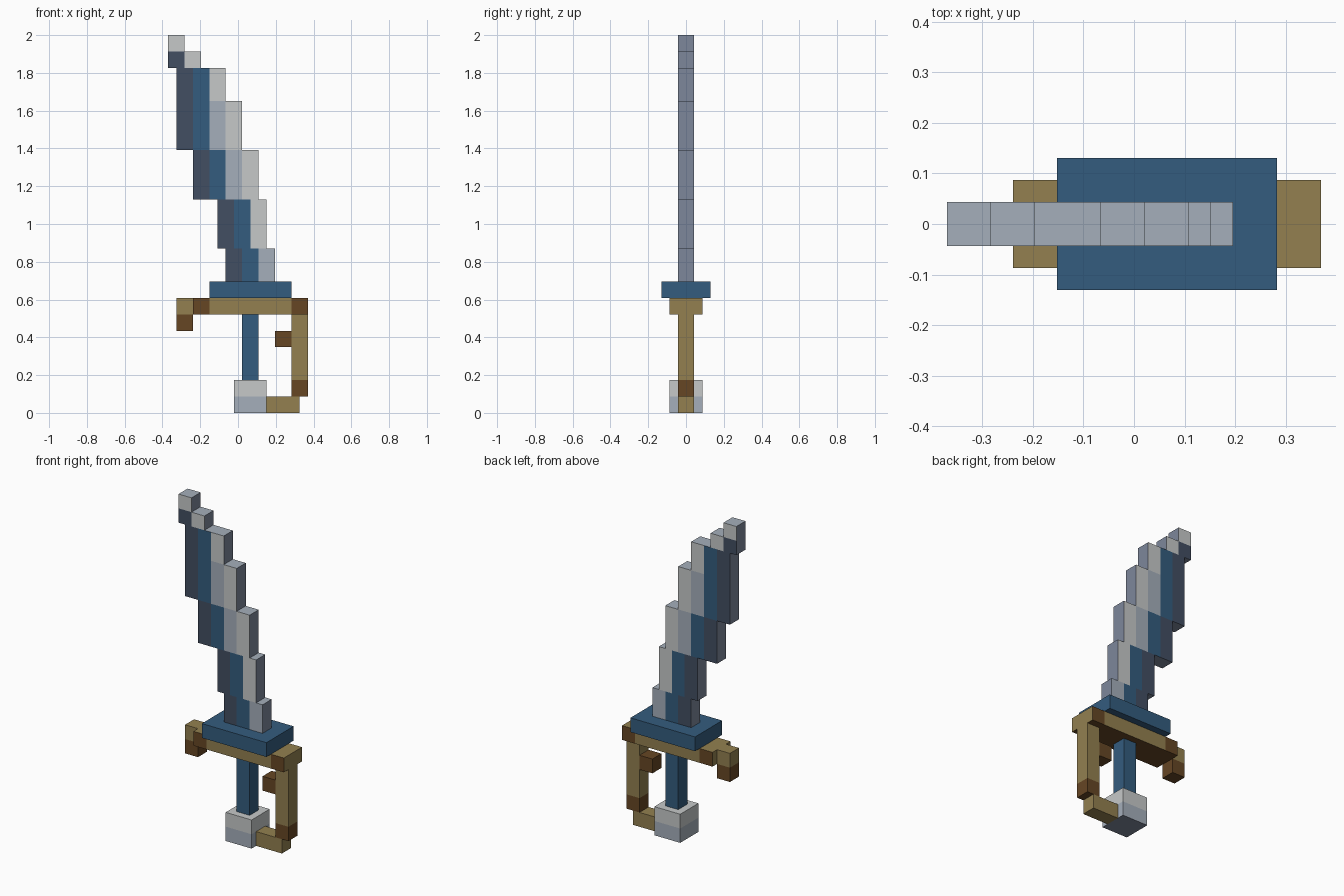
import bpy
import bmesh
from mathutils import Vector

if "Cube" in bpy.data.objects:
    bpy.data.objects.remove(bpy.data.objects["Cube"])

U = 2 / 46      # one grid cell
MID = 8.5       # cell column at x = 0


def material(name, *rgb):
    """Make a flat material from display-space 0-255 values."""
    color = [((c / 255 + 0.055) / 1.055) ** 2.4 for c in rgb] + [1.0]
    mat = bpy.data.materials.new(name)
    mat.use_nodes = True
    mat.diffuse_color = color
    bsdf = mat.node_tree.nodes["Principled BSDF"]
    bsdf.inputs["Base Color"].default_value = color
    bsdf.inputs["Roughness"].default_value = 0.8
    return mat


SILVER = material("light silver", 198, 201, 201)
PALE = material("pale steel", 165, 175, 187)
SLATE = material("slate edge", 125, 135, 155)
DARK = material("dark slate", 66, 78, 98)
BLUE = material("steel blue", 52, 92, 126)
GOLD = material("old gold", 147, 128, 80)
BROWN = material("dark brown", 102, 70, 36)


def part(name, half_depth, boxes, side=None, top=None, bottom=None):
    """Boxes of (x0, x1, z0, z1, material) in grid cells, joined in one mesh.
    Side, top and bottom faces may take their own materials."""
    mesh = bpy.data.meshes.new(name)
    bm = bmesh.new()
    slots = []

    def slot(mat):
        if mat not in slots:
            slots.append(mat)
        return slots.index(mat)

    for x0, x1, z0, z1, face_mat in boxes:
        size = Vector(((x1 - x0) * U, 2 * half_depth * U, (z1 - z0) * U))
        centre = Vector((((x0 + x1) / 2 - MID) * U, 0, (z0 + z1) / 2 * U))
        verts = bmesh.ops.create_cube(bm, size=1)["verts"]
        for v in verts:
            v.co = v.co * size + centre
        for f in {f for v in verts for f in v.link_faces}:
            f.normal_update()
            n = f.normal
            mat = face_mat
            if abs(n.x) > 0.5:
                mat = side or face_mat
            elif n.z > 0.5:
                mat = top or face_mat
            elif n.z < -0.5:
                mat = bottom or face_mat
            f.material_index = slot(mat)
    bm.to_mesh(mesh)
    bm.free()
    for mat in slots:
        mesh.materials.append(mat)
    obj = bpy.data.objects.new(name, mesh)
    bpy.context.collection.objects.link(obj)
    return obj


# Stepped blade: dark spine, blue core, bright cutting edge
blade = dict(side=SLATE, top=PALE, bottom=SLATE)
part("blade_base", 1, [(7, 9, 16, 20, DARK), (9, 11, 16, 20, BLUE),
                       (11, 13, 16, 20, PALE)], **blade)
part("blade_lower", 1, [(6, 8, 20, 26, DARK), (8, 10, 20, 26, BLUE),
                        (10, 12, 20, 26, SILVER)], **blade)
part("blade_middle", 1, [(3, 5, 26, 32, DARK), (5, 7, 26, 32, BLUE),
                         (7, 9, 26, 32, PALE), (9, 11, 26, 32, SILVER)], **blade)
part("blade_upper", 1, [(1, 3, 32, 42, DARK), (3, 5, 32, 42, BLUE),
                        (5, 7, 32, 38, PALE), (5, 7, 38, 42, SILVER),
                        (7, 9, 32, 38, SILVER)], **blade)
part("blade_tip", 1, [(0, 2, 42, 44, DARK), (2, 4, 42, 44, SILVER),
                      (0, 2, 44, 46, SILVER)], **blade)

# Guard: blue plate over a gold bar with brown ends
part("guard_plate", 3, [(5, 15, 14, 16, BLUE)])
part("guard_bar", 2, [(3, 5, 12, 14, BROWN), (5, 15, 12, 14, GOLD),
                      (15, 17, 12, 14, BROWN)],
     side=GOLD, top=GOLD, bottom=BROWN)
part("guard_hook", 1, [(1, 3, 12, 14, GOLD), (1, 3, 10, 12, BROWN)])

# Hand guard running from the bar down to the pommel
part("knuckle_post", 1, [(15, 17, 4, 12, GOLD), (15, 17, 2, 4, BROWN)])
part("knuckle_stud", 1, [(13, 15, 8, 10, BROWN)])
part("knuckle_arm", 1, [(12, 16, 0, 2, GOLD)])

# Handle and pommel
part("grip", 1, [(9, 11, 4, 12, BLUE)])
part("pommel_top", 2, [(8, 12, 2, 4, SILVER)])
part("pommel_bottom", 2, [(8, 12, 0, 2, PALE)], bottom=SLATE)
